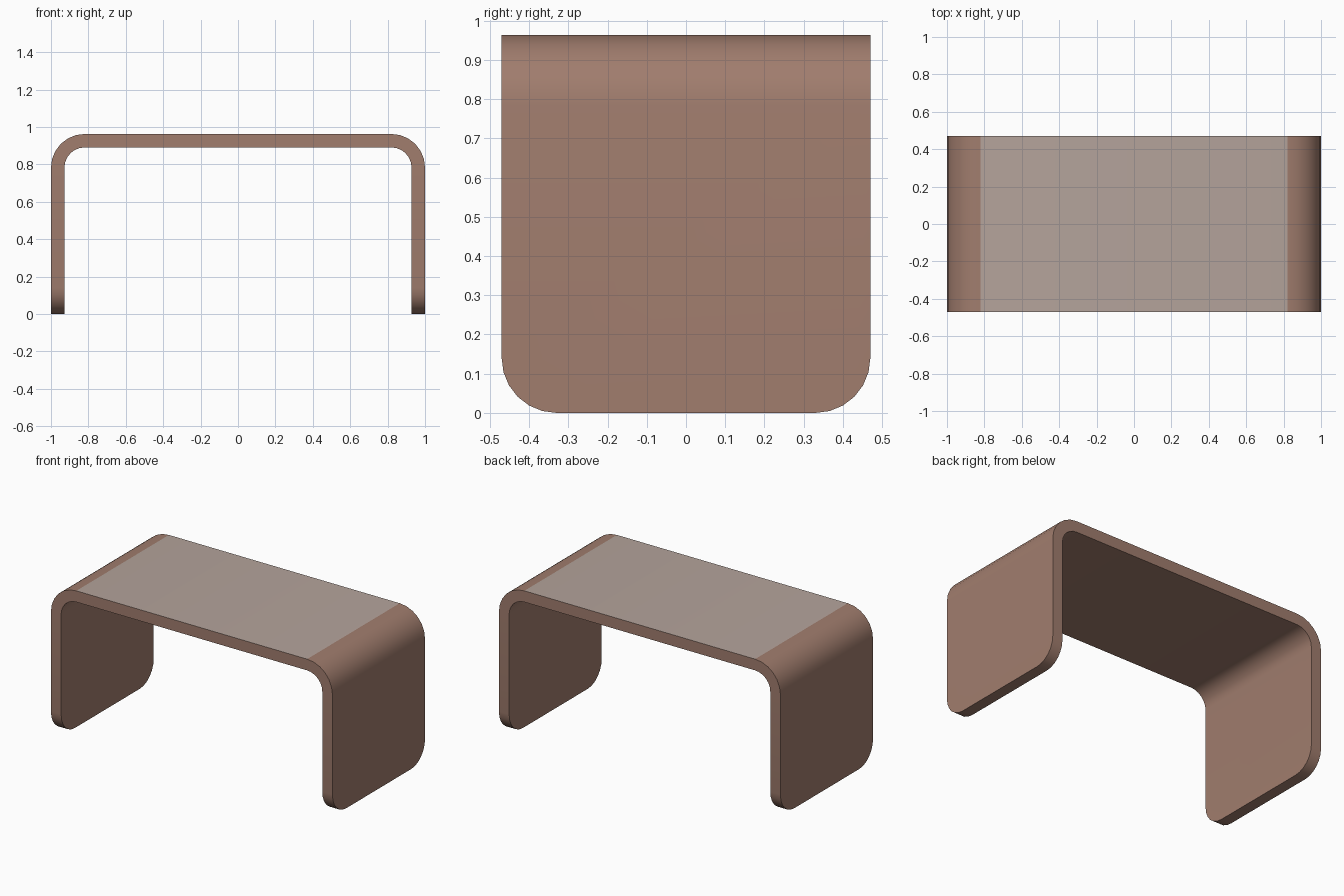
import bpy, bmesh, math

if "Cube" in bpy.data.objects:
    bpy.data.objects.remove(bpy.data.objects["Cube"])

HALF_W, HALF_D, TOP_Z, THICK = 1.0, 0.47, 0.963, 0.072
BEND, SEGS = 0.18, 6          # outer bend radius and its segments
FOOT_R = 0.14                 # rounded lower corners of the legs


def material(name, colour):
    m = bpy.data.materials.new(name)
    m.diffuse_color = (*colour, 1)
    m.use_nodes = True
    m.node_tree.nodes["Principled BSDF"].inputs["Base Color"].default_value = m.diffuse_color
    return m


def profile(inset):
    """Inverted U in the xz plane, from the left foot to the right foot."""
    r = BEND - inset
    cx, cz = HALF_W - BEND, TOP_Z - BEND
    right = [(cx + r * math.sin(a), cz + r * math.cos(a))
             for a in (i * math.pi / 2 / SEGS for i in range(SEGS + 1))]
    right.append((HALF_W - inset, 0.0))
    return [(-x, z) for x, z in reversed(right)] + right


# Bent sheet: top and both legs in one piece
bm = bmesh.new()
rings = []
for (xo, zo), (xi, zi) in zip(profile(0), profile(THICK)):
    rings.append([bm.verts.new(p) for p in (
        (xo, -HALF_D, zo), (xo, HALF_D, zo), (xi, HALF_D, zi), (xi, -HALF_D, zi))])
for a, b in zip(rings, rings[1:]):
    for k in range(4):
        n = (k + 1) % 4
        bm.faces.new((a[k], a[n], b[n], b[k]))
bm.faces.new(rings[0])
bm.faces.new(rings[-1])
bmesh.ops.recalc_face_normals(bm, faces=bm.faces[:])

# Round the lower leg corners
corners = [e for e in bm.edges
           if all(v.co.z < 1e-4 for v in e.verts)
           and abs(e.verts[0].co.y - e.verts[1].co.y) < 1e-4]
bmesh.ops.bevel(bm, geom=corners, offset=FOOT_R, segments=6, profile=0.5,
                affect='EDGES')

# Pale colour on the flat upper surface only
bm.normal_update()
for f in bm.faces:
    f.material_index = int(f.normal.z > 0.999 and f.calc_center_median().z > TOP_Z - 0.01)

mesh = bpy.data.meshes.new("bent_bench")
bm.to_mesh(mesh)
bm.free()
mesh.materials.append(material("brown", (0.355, 0.205, 0.155)))
mesh.materials.append(material("pale_top", (0.46, 0.37, 0.33)))
bench = bpy.data.objects.new("bent_bench", mesh)
bpy.context.collection.objects.link(bench)
bpy.context.view_layer.objects.active = bench
bench.select_set(True)
bpy.ops.object.shade_smooth_by_angle(angle=math.radians(35))
